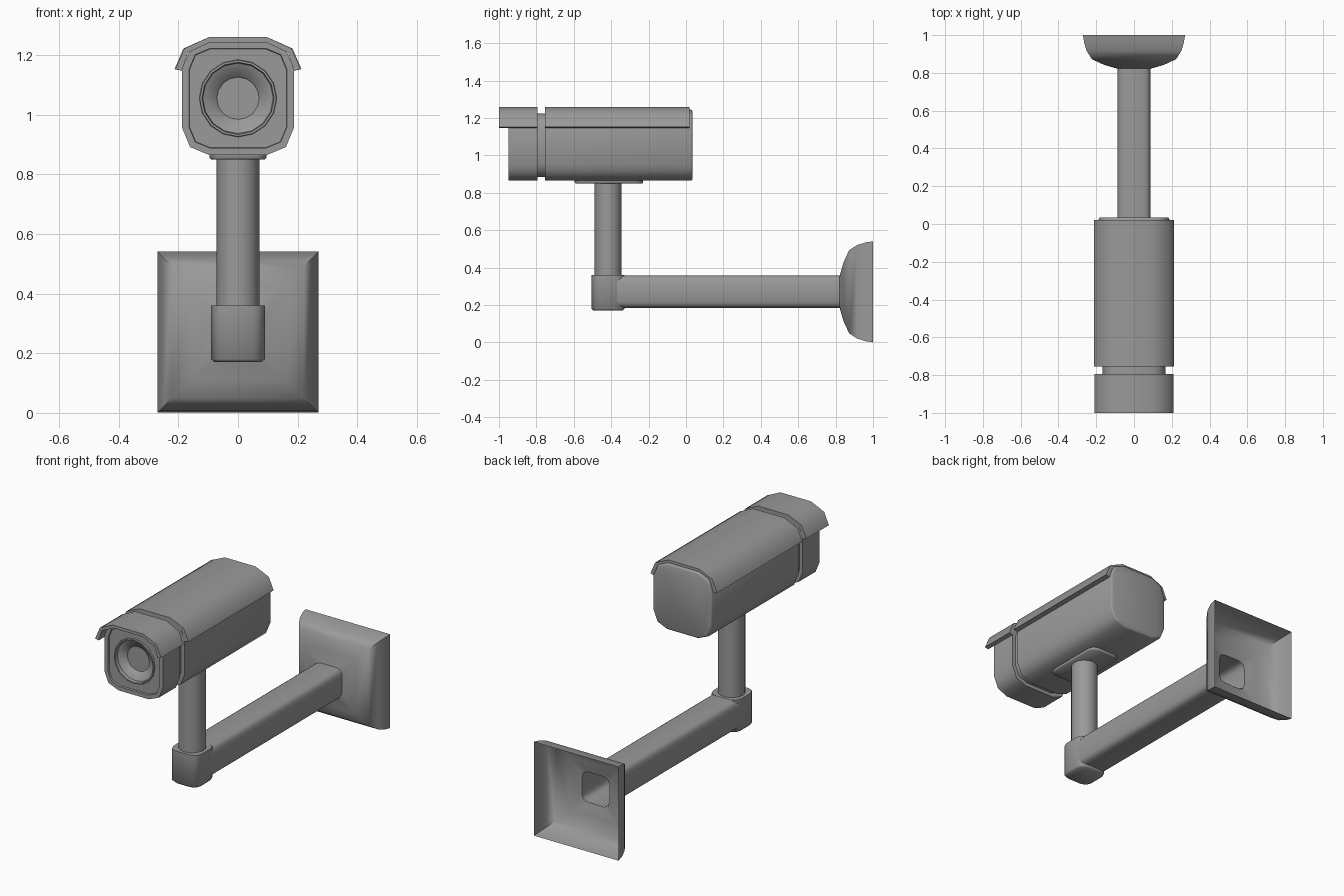
import bpy, bmesh, math

cube = bpy.data.objects.get("Cube")
if cube:
    bpy.data.objects.remove(cube)

# One painted-metal colour for everything
GREY = (0.32, 0.32, 0.32, 1)
grey = bpy.data.materials.new("grey_metal")
grey.use_nodes = True
grey.diffuse_color = GREY
grey.node_tree.nodes["Principled BSDF"].inputs["Base Color"].default_value = GREY


def finish(name, bm, angle=50):
    bmesh.ops.remove_doubles(bm, verts=bm.verts, dist=0.0005)
    bmesh.ops.recalc_face_normals(bm, faces=bm.faces)
    mesh = bpy.data.meshes.new(name)
    bm.to_mesh(mesh)
    bm.free()
    mesh.materials.append(grey)
    obj = bpy.data.objects.new(name, mesh)
    bpy.context.collection.objects.link(obj)
    bpy.ops.object.select_all(action="DESELECT")
    obj.select_set(True)
    bpy.context.view_layer.objects.active = obj
    bpy.ops.object.shade_smooth_by_angle(angle=math.radians(angle))
    return obj


def outline(hu, hv, r):
    """Rectangle with two-sided corners; a full radius gives a 16-sided circle."""
    is_circle = r >= min(hu, hv)
    points = []
    for c, (su, sv) in enumerate([(1, 1), (-1, 1), (-1, -1), (1, -1)]):
        arc = []
        for k in range(5):
            a = math.pi / 2 * (c + k / 4)
            arc.append((su * (hu - r) + r * math.cos(a), sv * (hv - r) + r * math.sin(a)))
        if not is_circle:
            for k in (1, 3):
                arc[k] = tuple((p + q) / 2 for p, q in zip(arc[k - 1], arc[k + 1]))
        points += arc
    return points


def loft(name, axis, centre, rings, cap_start=True, cap_end=True, angle=50):
    """Skin rings of (position, half_u, half_v, radius) along y or z."""
    bm = bmesh.new()
    loops = []
    for pos, hu, hv, r in rings:
        loop = []
        for u, v in outline(hu, hv, r):
            co = (u, pos, centre + v) if axis == "y" else (u, centre + v, pos)
            loop.append(bm.verts.new(co))
        loops.append(loop)
    for a, b in zip(loops, loops[1:]):
        for i in range(len(a)):
            j = (i + 1) % len(a)
            bm.faces.new((a[i], a[j], b[j], b[i]))
    if cap_start:
        bm.faces.new(loops[0])
    if cap_end:
        bm.faces.new(loops[-1])
    return finish(name, bm, angle)


def hood(name, y0, y1, grow=0):
    """Bent cover plate over the top of the housing."""
    outer = [(0.21 + grow, 1.153), (0.18 + grow, 1.222), (0.098, 1.26)]
    inner = [(0.094, 1.243), (0.168, 1.208), (0.188, 1.147)]
    right = outer + inner
    section = outer + [(-x, z) for x, z in reversed(outer)]
    section += [(-x, z) for x, z in reversed(inner)] + inner
    bm = bmesh.new()
    front = [bm.verts.new((x, y0, z)) for x, z in section]
    back = [bm.verts.new((x, y1, z)) for x, z in section]
    n = len(section)
    for i in range(n):
        j = (i + 1) % n
        bm.faces.new((front[i], front[j], back[j], back[i]))
    # End faces as quads between the outer and inner edge
    half = n // 2
    for side in (front, back):
        for i in range(half - 1):
            bm.faces.new((side[i], side[i + 1], side[n - 2 - i], side[n - 1 - i]))
    return finish(name, bm)


# Camera housing: rear case, neck and front case with recessed lens
MID = 1.055
loft("rear_case", "y", MID, [
    (-0.755, 0.187, 0.19, 0.09), (0.025, 0.187, 0.19, 0.09),
    (0.032, 0.184, 0.187, 0.087), (0.035, 0.177, 0.18, 0.08)])
loft("neck", "y", MID, [(-0.81, 0.167, 0.17, 0.08), (-0.74, 0.167, 0.17, 0.08)])
loft("front_case_and_lens", "y", MID, [
    (-0.795, 0.187, 0.19, 0.09), (-0.95, 0.187, 0.19, 0.09),
    (-0.95, 0.164, 0.167, 0.07), (-0.94, 0.162, 0.165, 0.068),
    (-0.94, 0.13, 0.13, 0.13), (-0.948, 0.128, 0.128, 0.128),
    (-0.948, 0.121, 0.121, 0.121), (-0.93, 0.118, 0.118, 0.118),
    (-0.91, 0.073, 0.073, 0.073), (-0.905, 0.071, 0.071, 0.071)])
hood("front_hood", -1.0, -0.795)
hood("rear_hood", -0.755, 0.02, 0.003)

# Bracket: plate, post, elbow and hollow arm
POST_Y = -0.416
loft("mount_plate", "z", -0.4125, [
    (0.85, 0.09, 0.178, 0.035), (0.855, 0.095, 0.1825, 0.04), (0.87, 0.095, 0.1825, 0.04)])
loft("post", "z", POST_Y, [(0.34, 0.072, 0.072, 0.072), (0.86, 0.072, 0.072, 0.072)])
loft("elbow", "z", -0.4175, [
    (0.171, 0.08, 0.078, 0.038), (0.18, 0.09, 0.0875, 0.045), (0.36, 0.09, 0.0875, 0.045)])
ARM_Z = 0.272
loft("arm", "y", ARM_Z, [
    (-0.4, 0.087, 0.087, 0.035), (0.822, 0.087, 0.087, 0.035)], cap_end=False)

# Wall base: open curved shell that flares from the arm to a square rim
flare = [(0.842, 0.157), (0.872, 0.222), (0.915, 0.25), (0.96, 0.264), (1.0, 0.27)]
loft("wall_base", "y", 0.271, [(0.822, 0.087, 0.087, 0.035)] + [(y, h, h, 0) for y, h in flare],
     cap_start=False, cap_end=False, angle=40)
